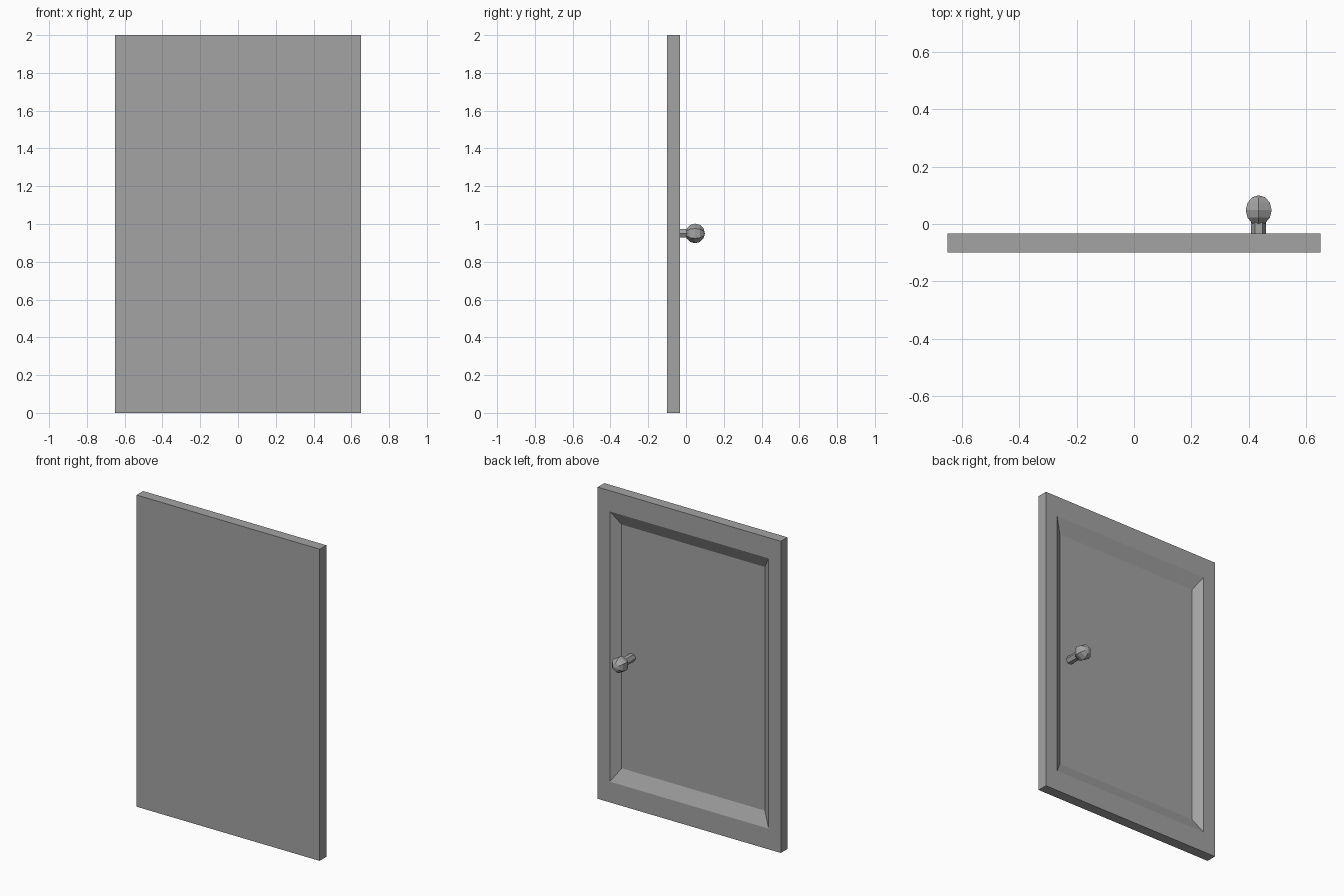
import bpy
import bmesh
import math
from mathutils import Matrix, Vector

cube = bpy.data.objects.get("Cube")
if cube:
    bpy.data.objects.remove(cube, do_unlink=True)

GREY = (0.37, 0.37, 0.37, 1)
grey = bpy.data.materials.new("plain grey")
grey.use_nodes = True
grey.diffuse_color = GREY
grey.node_tree.nodes["Principled BSDF"].inputs["Base Color"].default_value = GREY

WIDTH, HEIGHT = 1.3, 2.0
FRONT, BACK = -0.1, -0.033
RECESS = 0.041
KNOB_X, KNOB_Z = 0.434, 0.95


def finish(name, bm):
    bmesh.ops.recalc_face_normals(bm, faces=bm.faces)
    mesh = bpy.data.meshes.new(name)
    bm.to_mesh(mesh)
    bm.free()
    mesh.materials.append(grey)
    obj = bpy.data.objects.new(name, mesh)
    bpy.context.collection.objects.link(obj)
    return obj


def ring_inside(bm, face, scale, sink):
    """Split a smaller rectangle off the face and push it inwards."""
    bmesh.ops.inset_region(bm, faces=[face], thickness=0.01)
    corners = face.verts
    for v in corners:
        v.co = Vector((math.copysign(WIDTH / 2 * scale, v.co.x), BACK - sink,
                       HEIGHT / 2 + math.copysign(HEIGHT / 2 * scale, v.co.z - HEIGHT / 2)))


# Door slab with a sloped, sunken panel on the back
bm = bmesh.new()
bmesh.ops.create_cube(bm, size=1, matrix=Matrix.Translation((0, (FRONT + BACK) / 2, HEIGHT / 2))
                      @ Matrix.Diagonal((WIDTH, BACK - FRONT, HEIGHT, 1)))
bm.normal_update()
back = max(bm.faces, key=lambda f: f.normal.y)
ring_inside(bm, back, 0.867, 0)
ring_inside(bm, back, 0.782, RECESS)
finish("door_panel", bm)

# Six-sided knob and its stem, both pointing backwards
turn = Matrix.Rotation(-math.pi / 2, 4, "X")
bm = bmesh.new()
bmesh.ops.create_uvsphere(bm, u_segments=6, v_segments=6, radius=0.052,
                          matrix=Matrix.Translation((KNOB_X, 0.048, KNOB_Z)) @ turn)
finish("door_knob", bm)

start, end = BACK - RECESS, 0.02
bm = bmesh.new()
bmesh.ops.create_cone(bm, cap_ends=True, segments=6, radius1=0.026, radius2=0.026, depth=end - start,
                      matrix=Matrix.Translation((KNOB_X, (start + end) / 2, KNOB_Z)) @ turn
                      @ Matrix.Rotation(math.pi / 2, 4, "Z"))
finish("knob_stem", bm)
